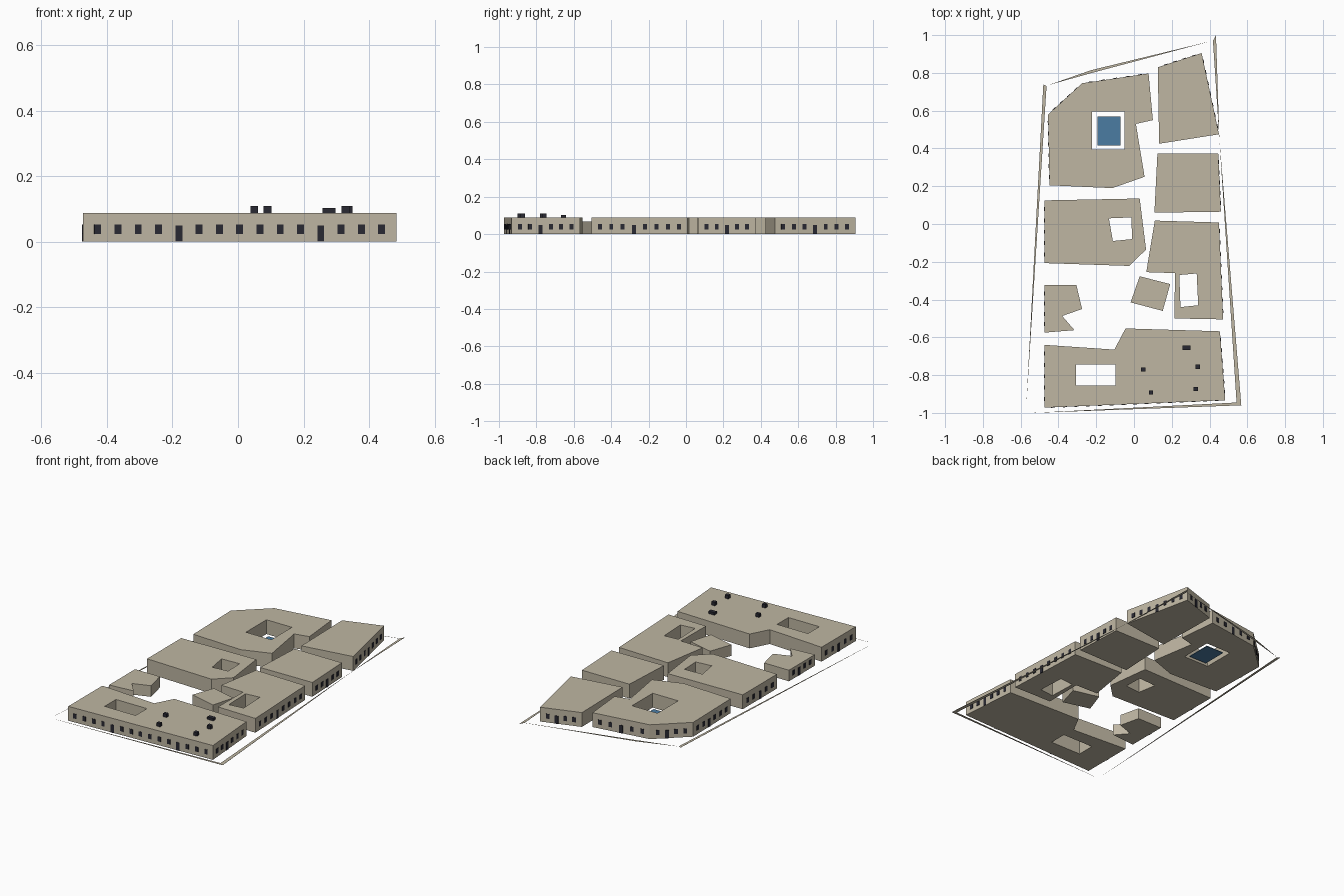
import bpy, bmesh, math
from mathutils import Vector, Matrix

if "Cube" in bpy.data.objects:
    bpy.data.objects.remove(bpy.data.objects["Cube"])


def material(name, rgb):
    m = bpy.data.materials.new(name)
    m.diffuse_color = (*rgb, 1)
    m.use_nodes = True
    m.node_tree.nodes["Principled BSDF"].inputs["Base Color"].default_value = m.diffuse_color
    return m


STONE = material("sandstone", (0.52, 0.47, 0.365))
DARK = material("dark_glass", (0.022, 0.022, 0.032))
WATER = material("pool_blue", (0.07, 0.2, 0.36))


def finish(bm, name, mat):
    bmesh.ops.recalc_face_normals(bm, faces=bm.faces)
    me = bpy.data.meshes.new(name)
    bm.to_mesh(me)
    bm.free()
    me.materials.append(mat)
    ob = bpy.data.objects.new(name, me)
    bpy.context.collection.objects.link(ob)
    return ob


def add_box(bm, centre, size, angle=0.0):
    m = (Matrix.Translation(centre) @ Matrix.Rotation(angle, 4, 'Z')
         @ Matrix.Diagonal((*size, 1)))
    bmesh.ops.create_cube(bm, size=1, matrix=m)


def prism(name, loops, height, mat, z=0.0):
    """Extrude an outline, with optional courtyard loops, into a closed block."""
    bm = bmesh.new()
    edges = []
    for loop in loops:
        vs = [bm.verts.new((x, y, z)) for x, y in loop]
        edges += [bm.edges.new((vs[i - 1], vs[i])) for i in range(len(vs))]
    bmesh.ops.triangle_fill(bm, edges=edges, use_beauty=True)
    if height:
        ext = bmesh.ops.extrude_face_region(bm, geom=bm.faces[:], use_keep_orig=True)
        top = [g for g in ext["geom"] if isinstance(g, bmesh.types.BMVert)]
        bmesh.ops.translate(bm, verts=top, vec=(0, 0, height))
    return finish(bm, name, mat)


def openings(name, walls):
    """Evenly spaced windows along each wall, with doors at given places."""
    bm = bmesh.new()
    margin = 0.045
    for a, b, doors in walls:
        a, b = Vector((*a, 0)), Vector((*b, 0))
        d = b - a
        run = d.length - 2 * margin
        n = max(1, round(run / 0.06)) + 1
        angle = math.atan2(d.y, d.x)
        for i in range(n):
            p = a + d.normalized() * (margin + run * i / (n - 1))
            is_door = i in ([n // 2] if doors is None else doors)
            z0, z1 = (0.0, 0.049) if is_door else (0.024, 0.053)
            add_box(bm, (p.x, p.y, (z0 + z1) / 2), (0.021, 0.005, z1 - z0), angle)
    return finish(bm, name, DARK)


def rect(x0, x1, y0, y1):
    return [(x0, y0), (x1, y0), (x1, y1), (x0, y1)]


TALL, LOW = 0.088, 0.068

# Blocks: name -> (height, outline, courtyard, {wall index: door places})
blocks = {
    "pool_block": (TALL,
        [(-.455, .58), (-.275, .745), (.077, .797), (.1, .55), (.01, .53),
         (.056, .25), (-.115, .19), (-.447, .205)],
        rect(-.223, -.05, .395, .595), {0: None, 1: None, 7: None}),
    "north_east_block": (TALL,
        [(.126, .83), (.358, .905), (.45, .475), (.133, .425)],
        None, {0: None, 1: None}),
    "east_block": (TALL,
        [(.124, .372), (.446, .372), (.46, .065), (.108, .06)],
        None, {1: None}),
    "courtyard_block": (TALL,
        [(.11, .018), (.45, .008), (.472, -.505), (.214, -.5), (.217, -.26),
         (.065, -.255)],
        [(.24, -.27), (.332, -.262), (.34, -.43), (.246, -.44)], {1: None}),
    "west_block": (TALL,
        [(-.473, .125), (.03, .135), (.064, -.135), (-.025, -.222), (-.473, -.207)],
        [(-.133, .03), (-.014, .035), (-.01, -.08), (-.112, -.09)], {4: None}),
    "small_west_block": (LOW,
        [(-.473, -.323), (-.305, -.323), (-.275, -.45), (-.38, -.487),
         (-.315, -.562), (-.473, -.575)], None, {5: None}),
    "small_centre_block": (LOW,
        [(.03, -.277), (.192, -.318), (.152, -.46), (-.018, -.415)], None, {}),
    "front_block": (TALL,
        [(-.473, -.64), (-.104, -.665), (-.045, -.553), (.455, -.568),
         (.483, -.933), (-.473, -.972)],
        rect(-.307, -.097, -.855, -.745), {3: None, 4: (3, 10), 5: None}),
}
for name, (h, outline, court, walls) in blocks.items():
    prism(name, [outline] + ([court] if court else []), h, STONE)
    if walls:
        n = len(outline)
        openings(name + "_windows",
                 [(outline[i], outline[(i + 1) % n], d) for i, d in walls.items()])

# Pool in the courtyard
prism("pool", [rect(-.193, -.071, .415, .57)], 0.004, WATER)

# Roof vents
bm = bmesh.new()
for x, y, w, d, h in [(.049, -.77, .023, .02, .021), (.09, -.892, .023, .02, .021),
                      (.278, -.655, .04, .025, .015), (.338, -.756, .024, .022, .021),
                      (.328, -.873, .024, .022, .021)]:
    add_box(bm, (x, y, TALL + h / 2), (w, d, h))
finish(bm, "roof_vents", DARK)

# Flat tapering boundary strips on the ground
strips = {
    "west_boundary": [(-.48, .74), (-.463, .73), (-.57, -.96)],
    "north_boundary": [(-.455, .735), (-.225, .815), (.415, .97), (-.215, .802)],
    "north_east_boundary": [(.418, .97), (.434, 1.0), (.452, .45)],
    "east_boundary": [(.452, .45), (.568, -.96), (.543, -.945)],
    "south_boundary": [(-.54, -1.0), (.568, -.96), (.543, -.945)],
}
for name, outline in strips.items():
    prism(name, [outline], 0.001, STONE)
